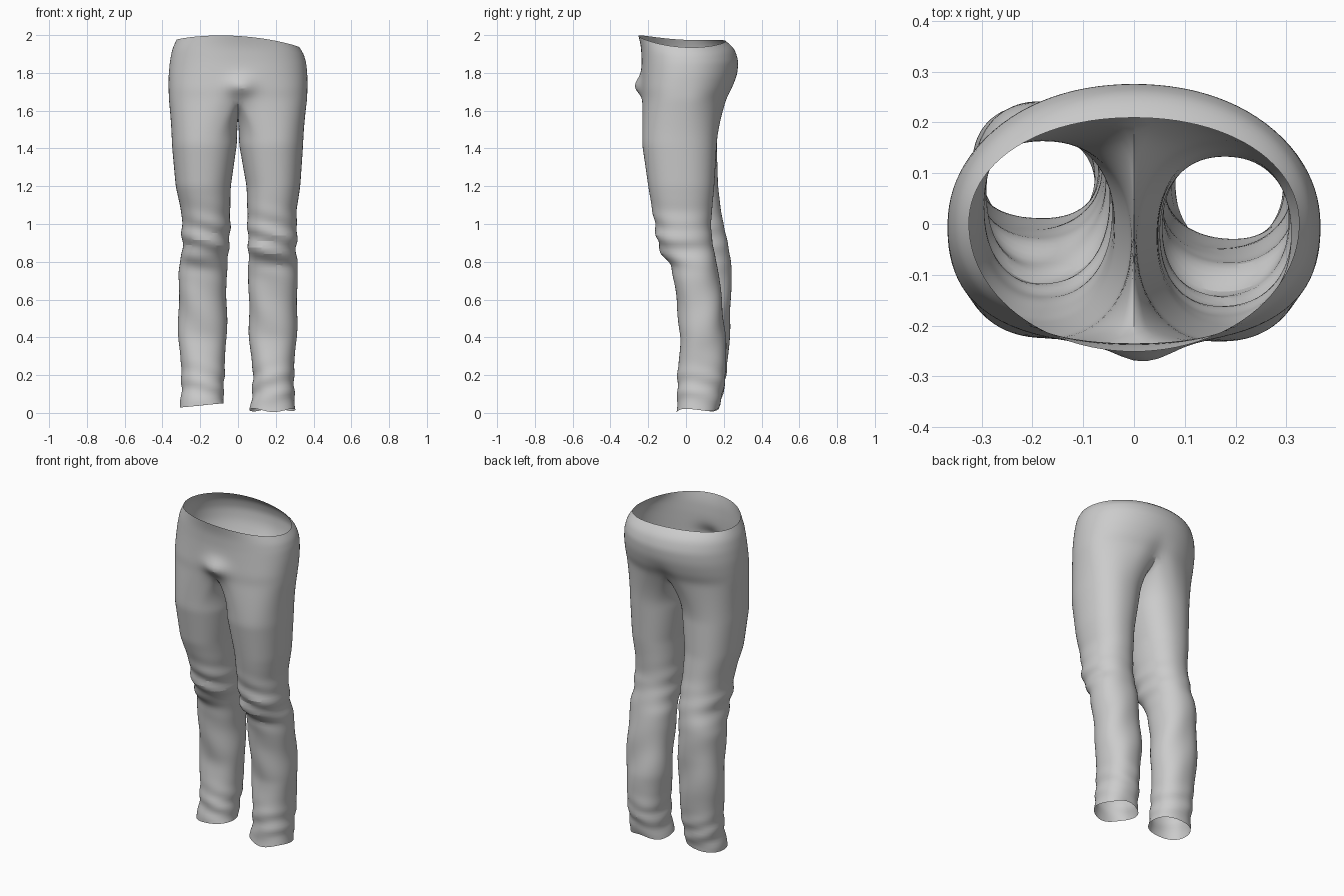
import bpy, bmesh, math
from mathutils import Vector

if "Cube" in bpy.data.objects:
    bpy.data.objects.remove(bpy.data.objects["Cube"])

N_OUT, N_IN = 24, 14          # columns on the outer arc / along the crotch seam
A = math.radians(112)         # half angle of the outer arc on a leg ring

# Leg sections: z, inner x, outer x, front y, back y
LEFT = [(0.04, .075, .310, -.03, .180), (0.10, .078, .300, -.02, .195), (0.20, .072, .300, -.01, .215),
        (0.40, .060, .315, .01, .230), (0.60, .060, .315, -.01, .240), (0.78, .058, .312, -.035, .240),
        (0.85, .050, .295, -.09, .232), (0.96, .040, .298, -.125, .208), (1.05, .042, .297, -.145, .188),
        (1.20, .038, .330, -.19, .170), (1.42, .006, .350, -.225, .163)]
RIGHT = [(0.015, .060, .303, -.05, .175), (0.08, .075, .298, -.045, .190), (0.20, .078, .296, -.045, .213),
         (0.40, .060, .310, -.03, .210), (0.60, .056, .315, -.05, .190), (0.79, .055, .315, -.08, .165),
         (0.86, .055, .308, -.145, .148), (0.97, .050, .315, -.160, .132), (1.05, .050, .307, -.175, .136),
         (1.20, .045, .330, -.20, .150), (1.42, .006, .345, -.232, .163)]
# Seat sections: z, half width, front y, back y, front squareness
SEAT = [(1.66, .366, -.235, .222, 2.7), (1.72, .368, -.237, .250, 2.6), (1.79, .368, -.236, .272, 2.4),
        (1.86, .361, -.235, .278, 2.3), (1.92, .350, -.238, .260, 2.2), (1.95, .338, -.244, .238, 2.1),
        (1.975, .326, -.252, .210, 2.0)]


def sample(rows, z):
    for a, b in zip(rows, rows[1:]):
        if z <= b[0] + 1e-6:
            t = (z - a[0]) / (b[0] - a[0])
            return [p + (q - p) * t for p, q in zip(a, b)]
    return list(rows[-1])


def polar(ang, n):
    c, s = math.cos(ang), math.sin(ang)
    r = (abs(c) ** n + abs(s) ** n) ** (-1 / n)
    return c * r, s * r


def gauss(v, w):
    return math.exp(-(v / w) ** 2)


def leg_angles():
    outer = [-A + 2 * A * j / N_OUT for j in range(N_OUT)]
    inner = [A + (2 * math.pi - 2 * A) * j / N_IN for j in range(N_IN)]
    return outer + inner


def leg_ring(rows, z, side):
    _, xi, xo, yf, yb = sample(rows, z)
    cx, cy, rx, ry = (xi + xo) / 2, (yf + yb) / 2, (xo - xi) / 2, (yb - yf) / 2
    return [Vector((side * (cx + rx * px), cy + ry * py, z))
            for px, py in (polar(a, 2.25) for a in leg_angles())]


def seat_arc(row, side):
    z, w, yf, yb, n = row
    pts = []
    for j in range(N_OUT + 1):
        a = math.pi * (j / N_OUT - .5)
        px, py = polar(a, n if a < 0 else 2.1)
        x = w * px if 0 < j < N_OUT else 0
        y = py * (-yf if a < 0 else yb)
        cleft = .03 * gauss(x, .05) * gauss(z - 1.64, .08)
        pts.append(Vector((side * x, y + (cleft if a < 0 else -cleft), z)))
    return pts


def seam_ring(side):
    # Outer arc under the hips plus the U-shaped seam between the legs
    arc = seat_arc(SEAT[0], side)
    f, b = arc[0], arc[-1]
    seam = []
    for j in range(1, N_IN):
        t = j / N_IN
        seam.append(Vector((0, b.y + (f.y - b.y) * t, 1.66 - .10 * math.sin(math.pi * t) ** .7)))
    return arc + seam


def loft(bm, rings, closed):
    vs = [[bm.verts.new(p) for p in r] for r in rings]
    for lo, hi in zip(vs, vs[1:]):
        n = len(lo)
        for j in range(n if closed else n - 1):
            k = (j + 1) % n
            bm.faces.new((lo[j], lo[k], hi[k], hi[j]))


bm = bmesh.new()
for side, rows in ((-1, LEFT), (1, RIGHT)):
    # Leg tube from hem to upper thigh
    z0, steps = rows[0][0], 44
    rings = [leg_ring(rows, z0 + (1.42 - z0) * i / steps, side) for i in range(steps + 1)]
    # Blend into the crotch
    top, seam = rings[-1], seam_ring(side)
    for i in range(1, 7):
        w = i / 6
        ring = []
        for p, q in zip(top, seam):
            v = p.lerp(q, w ** 1.5)
            v.z = p.z + (q.z - p.z) * w
            ring.append(v)
        rings.append(ring)
    loft(bm, rings, True)
    # Half of the seat
    zs = [1.66 + .315 * i / 11 for i in range(12)]
    loft(bm, [seat_arc(sample(SEAT, z), side) for z in zs], False)
bmesh.ops.remove_doubles(bm, verts=bm.verts, dist=.0005)
bmesh.ops.recalc_face_normals(bm, faces=bm.faces)
bm.normal_update()

# Cloth details: folds, front bulge, wavy waist, slanted hems
for v in bm.verts:
    x, y, z = v.co
    n = v.normal.copy()
    if z < 1.25:
        ph = 0 if x > 0 else 1.7
        front = .5 - .5 * n.y
        knee = .011 * gauss(z - .91, .12) * (.25 + front) * math.sin(58 * z + 16 * x + ph)
        shin = .004 * gauss(z - .5, .3) * math.sin(19 * z + 22 * x - 15 * y + ph)
        hem = .008 * gauss(z - .14, .09) * math.sin(62 * z - 20 * abs(x) + 14 * y + ph)
        v.co += n * (knee + shin + hem)
        low = max(0, 1 - z / .15)
        if x < 0:
            v.co.z += low * .13 * (x + .19)
        else:
            v.co.z += low * (.012 * math.sin(25 * x) * (1 if y < .07 else -1) * min(1, abs(y - .07) * 12))
        v.co.z = max(v.co.z, 0)
    elif z > 1.6:
        if y < 0:
            v.co.y -= .055 * gauss(x - .015, .06) * gauss(z - 1.725, .05)
        w = max(0, (z - 1.84) / .135)
        v.co.z += w * (.03 * (y / .25) ** 2 - .02 - .01 * y / .25 - .02 * x / .33)

mesh = bpy.data.meshes.new("trousers")
bm.to_mesh(mesh)
bm.free()
trousers = bpy.data.objects.new("trousers", mesh)
bpy.context.collection.objects.link(trousers)
sub = trousers.modifiers.new("smooth", 'SUBSURF')
sub.levels = sub.render_levels = 1
bpy.context.view_layer.objects.active = trousers
trousers.select_set(True)
bpy.ops.object.shade_smooth_by_angle(angle=math.radians(40))
